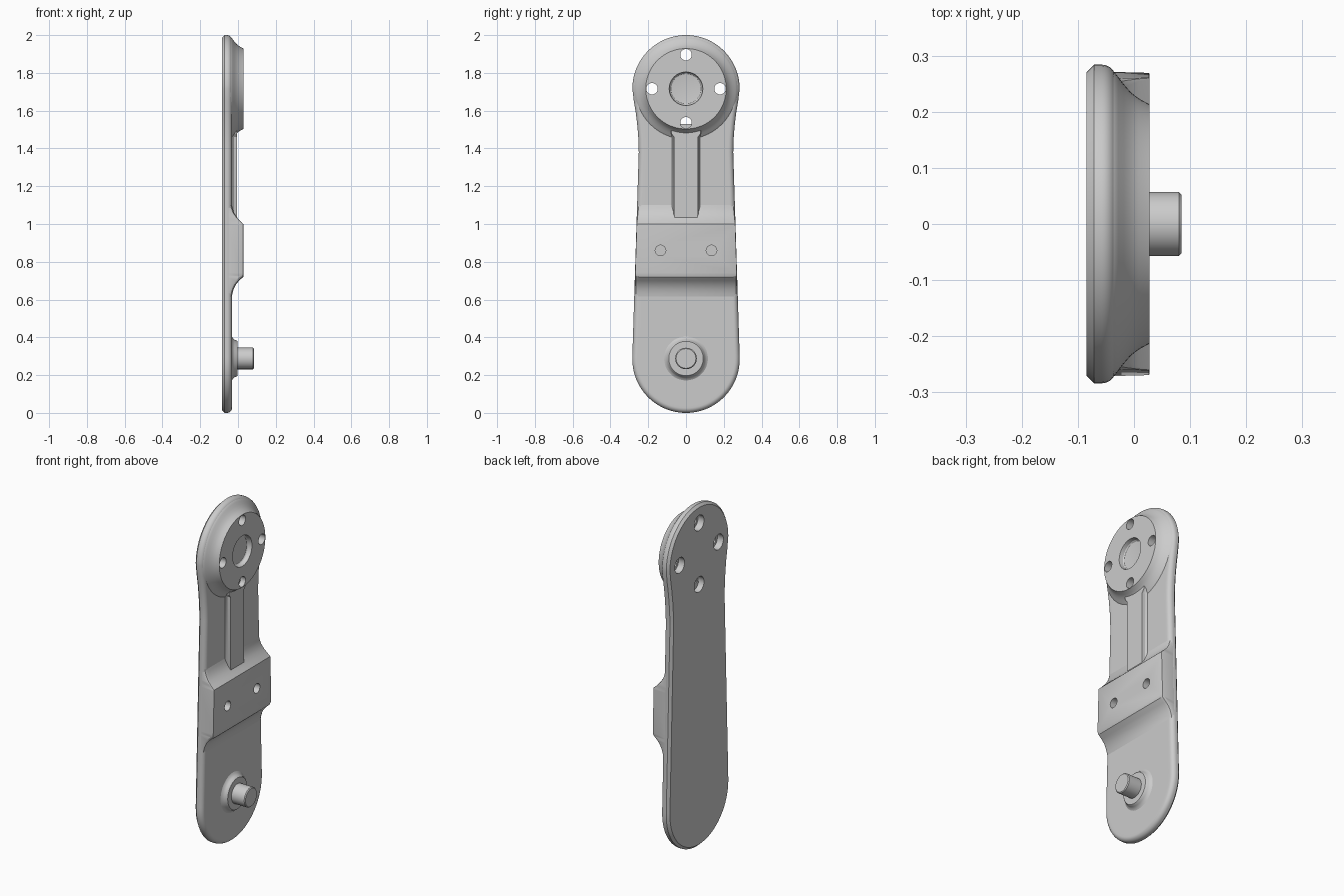
import bpy, bmesh, math

cube = bpy.data.objects.get("Cube")
if cube:
    bpy.data.objects.remove(cube, do_unlink=True)

grey = bpy.data.materials.new("light_grey")
grey.use_nodes = True
grey.diffuse_color = (0.6, 0.6, 0.6, 1)
grey.node_tree.nodes["Principled BSDF"].inputs["Base Color"].default_value = (0.6, 0.6, 0.6, 1)

R = 0.284              # end radius of the plate
LOW, HIGH = R, 2 - R   # heights of the two end centres
BACK, FACE, TOP = -0.085, -0.032, 0.028


def loft(name, rings):
    """Skin equal-length closed rings and cap both ends."""
    bm = bmesh.new()
    loops = [[bm.verts.new(p) for p in ring] for ring in rings]
    n = len(loops[0])
    for a, b in zip(loops, loops[1:]):
        for i in range(n):
            j = (i + 1) % n
            bm.faces.new((a[i], a[j], b[j], b[i]))
    bm.faces.new(loops[0])
    bm.faces.new(loops[-1])
    bmesh.ops.recalc_face_normals(bm, faces=bm.faces)
    mesh = bpy.data.meshes.new(name)
    bm.to_mesh(mesh)
    bm.free()
    mesh.materials.append(grey)
    obj = bpy.data.objects.new(name, mesh)
    bpy.context.collection.objects.link(obj)
    return obj


def lathe(name, profile, y, z, n=64):
    """Turn (x, radius) points about an axis along x."""
    angles = [math.tau * i / n for i in range(n)]
    return loft(name, [[(x, y + r * math.cos(a), z + r * math.sin(a)) for a in angles]
                       for x, r in profile])


def activate(obj):
    bpy.ops.object.select_all(action='DESELECT')
    obj.select_set(True)
    bpy.context.view_layer.objects.active = obj


def drill(obj, centres, r, x0, x1):
    """Cut round holes along x."""
    for y, z in centres:
        cutter = lathe("hole_cutter", [(x0, r), (x1, r)], y, z, 32)
        cutter.hide_render = True
        mod = obj.modifiers.new("hole", 'BOOLEAN')
        mod.operation = 'DIFFERENCE'
        mod.solver = 'EXACT'
        mod.object = cutter
        activate(obj)
        bpy.ops.object.modifier_apply(modifier=mod.name)
        bpy.data.objects.remove(cutter, do_unlink=True)


# Plate outline: two round ends joined by tapering sides with a soft neck
sides = [(0.284, 0.30), (0.25, 1.38), (0.252, 1.45), (0.2575, 1.52), (0.266, 1.59), (0.276, 1.65)]
half = [(R * math.sin(a), LOW - R * math.cos(a))
        for a in (math.pi / 2 * i / 24 for i in range(25))]
half += sides
half += [(R * math.cos(a), HIGH + R * math.sin(a))
         for a in (math.pi / 2 * i / 24 for i in range(25))]
outline = half + [(-y, z) for y, z in reversed(half[1:-1])]


def inset(x, d):
    ring = []
    n = len(outline)
    for i, (y, z) in enumerate(outline):
        (ya, za), (yb, zb) = outline[i - 1], outline[(i + 1) % n]
        ty, tz = yb - ya, zb - za
        k = d / math.hypot(ty, tz)
        ring.append((x, y - tz * k, z + ty * k))
    return ring


edge = 0.026
profile = [(BACK, 0.014), (-0.071, 0)]
profile += [(FACE - edge + edge * math.sin(a), edge - edge * math.cos(a))
            for a in (math.pi / 2 * i / 8 for i in range(9))]
profile.append((FACE, 0.04))
plate = loft("arm_plate", [inset(x, d) for x, d in profile])

# Upper round boss with flared foot and shallow recess
boss = lathe("upper_boss", [
    (-0.046, 0.277), (-0.036, 0.272), (-0.028, 0.262), (-0.018, 0.249), (-0.006, 0.235),
    (0.008, 0.224), (TOP, 0.213), (TOP, 0.089), (0.006, 0.085), (0.001, 0.08),
    (0, 0.075)], 0, HIGH, 96)
bolts = [(0.18 * math.cos(a), HIGH + 0.18 * math.sin(a))
         for a in (math.pi / 2 * i for i in range(4))]
drill(plate, bolts, 0.045, -0.1, 0)
drill(boss, bolts, 0.03, -0.1, 0.1)


# Middle block sweeping down into the plate at both ends
def half_width(z):
    return 0.284 - 0.034 * (z - 0.30) / 1.08 - 0.001


sections = [(0.60, -0.034, 0.024), (0.63, -0.03, 0.022), (0.655, -0.023, 0.02),
            (0.68, -0.011, 0.02), (0.70, 0.006, 0.02), (0.72, TOP, 0.02),
            (0.727, TOP, 0.01), (0.742, TOP, 0.002), (0.99, TOP, 0.002),
            (1.0, TOP, 0.003), (1.018, 0.009, 0.006), (1.038, -0.008, 0.012),
            (1.06, -0.021, 0.018), (1.085, -0.029, 0.022), (1.11, -0.034, 0.024)]
rings = []
for z, x, c in sections:
    w = half_width(z)
    right = [(-0.062, w), (min(x - c, x - 0.001), w), (x - 0.3 * c, w - 0.3 * c), (x, w - c)]
    rings.append([(px, py, z) for px, py in right] +
                 [(px, -py, z) for px, py in reversed(right)])
block = loft("middle_block", rings)
drill(block, [(-0.135, 0.86), (0.135, 0.86)], 0.028, -0.02, 0.1)

# Stiffening rib between block and boss
rib = loft("rib", [[(x, -w, 1.025), (x, w, 1.025), (x, w + 0.005, 1.05), (x, w + 0.005, 1.46),
                    (x, w + 0.02, 1.48), (x, w + 0.02, 1.53), (x, -w - 0.02, 1.53),
                    (x, -w - 0.02, 1.48), (x, -w - 0.005, 1.46), (x, -w - 0.005, 1.05)]
                   for x, w in [(-0.05, 0.072), (FACE, 0.07), (-0.022, 0.061), (-0.004, 0.058)]])

# Lower pin standing on a small filleted collar
pin = lathe("lower_pin", [
    (-0.045, 0.12), (-0.032, 0.116), (-0.027, 0.107), (-0.017, 0.099), (-0.007, 0.095),
    (-0.003, 0.091), (-0.003, 0.057), (0.08, 0.057), (0.085, 0.052)], 0, LOW + 0.004)

for obj in (plate, boss, block, rib, pin):
    activate(obj)
    bpy.ops.object.shade_smooth_by_angle(angle=math.radians(30))
